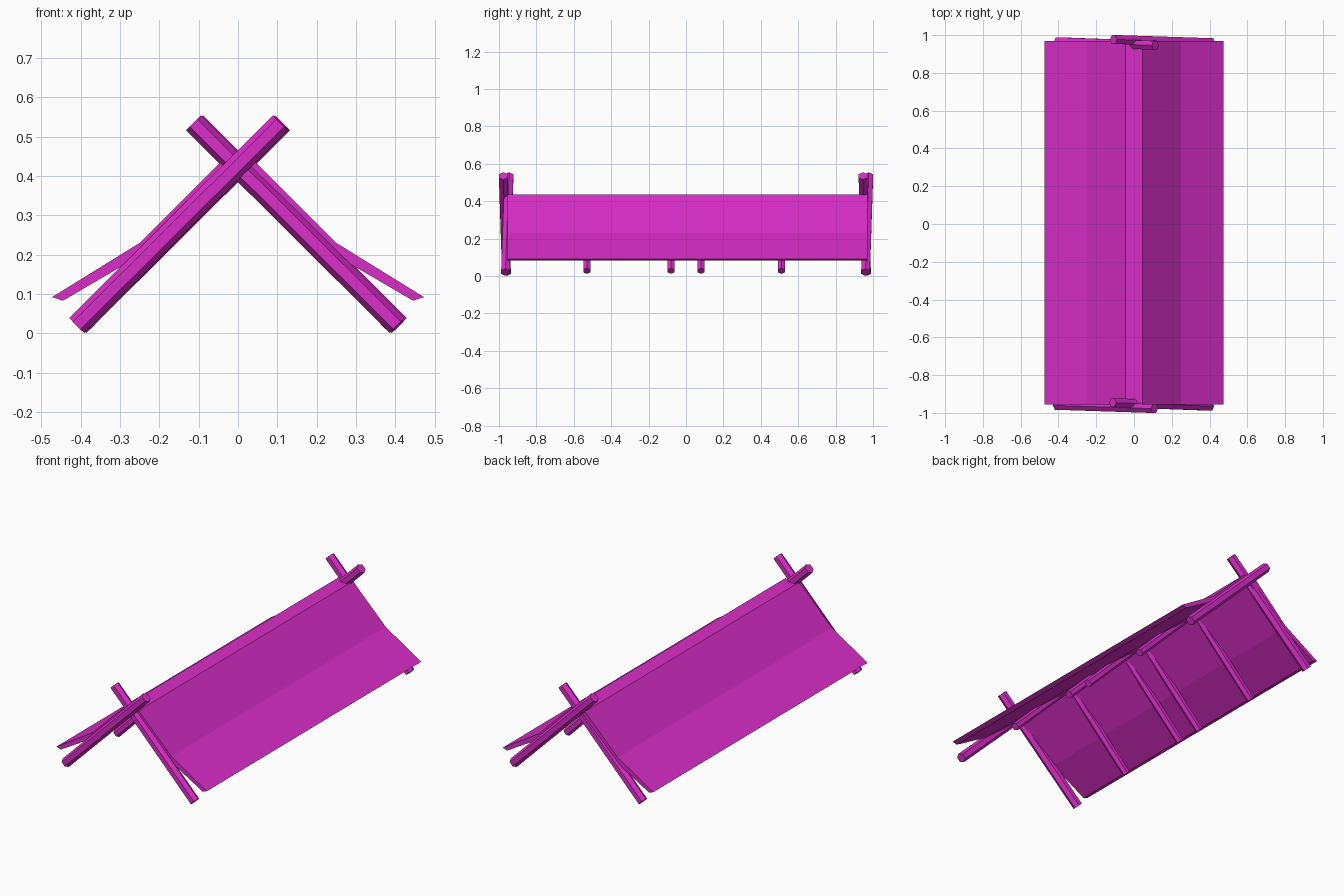
import bpy, bmesh, math
from mathutils import Vector

cube = bpy.data.objects.get("Cube")
if cube:
    bpy.data.objects.remove(cube)

COLOUR = (0.70, 0.027, 0.58, 1)
magenta = bpy.data.materials.new("magenta")
magenta.use_nodes = True
magenta.diffuse_color = COLOUR
magenta.node_tree.nodes["Principled BSDF"].inputs["Base Color"].default_value = COLOUR


def prism(name, ring, offset):
    """Extrude a closed ring of points by an offset into a flat shaded solid."""
    bm = bmesh.new()
    start = [bm.verts.new(p) for p in ring]
    end = [bm.verts.new(p + offset) for p in ring]
    bm.faces.new(start)
    bm.faces.new(end[::-1])
    for i in range(len(ring)):
        j = (i + 1) % len(ring)
        bm.faces.new((start[i], end[i], end[j], start[j]))
    bmesh.ops.recalc_face_normals(bm, faces=bm.faces)
    mesh = bpy.data.meshes.new(name)
    bm.to_mesh(mesh)
    bm.free()
    mesh.materials.append(magenta)
    obj = bpy.data.objects.new(name, mesh)
    bpy.context.collection.objects.link(obj)
    return obj


def pole(name, bottom, top, radius):
    """Six-sided pole with a flat side facing along y."""
    a, b = Vector(bottom), Vector(top)
    d = (b - a).normalized()
    across = d.cross(Vector((0, 1, 0))).normalized()
    depth = across.cross(d)
    ring = [a + radius * (across * math.cos(k * math.pi / 3) + depth * math.sin(k * math.pi / 3))
            for k in range(6)]
    return prism(name, ring, b - a)


# Roof: one bent sheet with a flat ridge and flared eaves
outer = [(0.044, 0.435), (0.25, 0.23), (0.473, 0.092)]
inner = [(0.445, 0.083), (0.235, 0.206)]
half = outer + inner
profile = half + [(0, 0.395)] + [(-x, z) for x, z in reversed(half)]
prism("roof", [Vector((x, -0.955, z)) for x, z in profile], Vector((0, 1.925, 0)))

# Crossed poles at each end, the back pair turned half way round
for end, s in (("front", 1), ("back", -1)):
    pole(end + "_outer_pole", (-0.41 * s, -0.96 * s, 0.02), (0.108 * s, -0.977 * s, 0.535), 0.027)
    pole(end + "_inner_pole", (0.405 * s, -0.965 * s, 0.02), (-0.113 * s, -0.946 * s, 0.535), 0.027)

# Rafters under both slopes
for side, s in (("left", 1), ("right", -1)):
    for i, y in enumerate((-0.53, -0.08, 0.08, 0.51)):
        pole(f"{side}_rafter_{i + 1}", (0.39 * s, y, 0.027), (0.03 * s, y, 0.392), 0.022)
